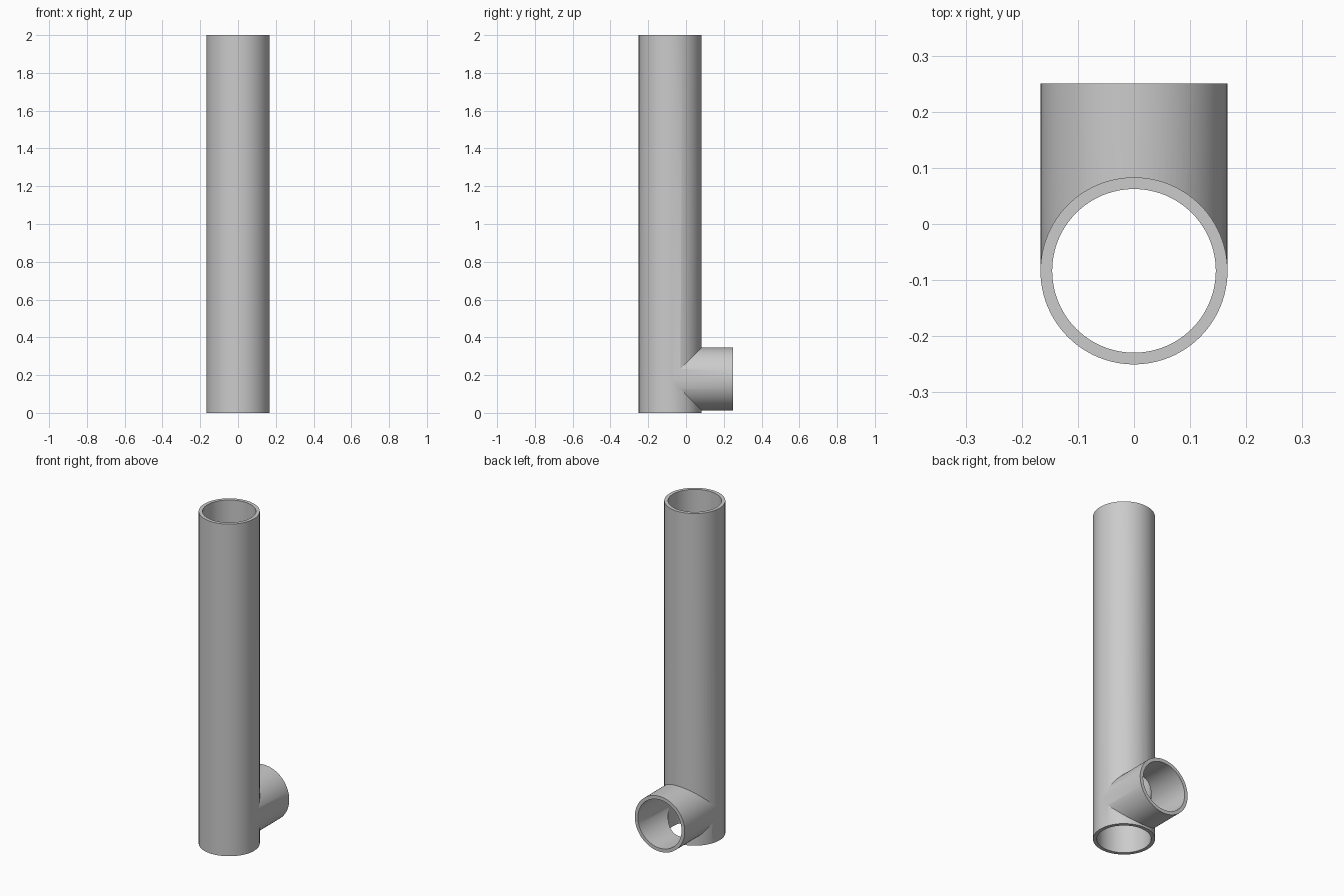
import bpy
import math

cube = bpy.data.objects.get("Cube")
if cube:
    bpy.data.objects.remove(cube, do_unlink=True)

AXIS_Y = -0.0835      # vertical pipe axis
BRANCH_Z = 0.18       # branch axis height
BACK = 0.25           # open end of the branch
OUTER, INNER = 0.1667, 0.1458

grey = bpy.data.materials.new("pipe grey")
grey.use_nodes = True
colour = (0.6, 0.6, 0.6, 1)
grey.diffuse_color = colour
grey.node_tree.nodes["Principled BSDF"].inputs["Base Color"].default_value = colour


def upright(name, radius, bottom, top):
    bpy.ops.mesh.primitive_cylinder_add(vertices=96, radius=radius, depth=top - bottom,
                                        location=(0, AXIS_Y, (top + bottom) / 2))
    obj = bpy.context.object
    obj.name = name
    obj.data.materials.append(grey)
    return obj


def sideways(name, radius, start, end):
    bpy.ops.mesh.primitive_cylinder_add(vertices=96, radius=radius, depth=end - start,
                                        location=(0, (start + end) / 2, BRANCH_Z),
                                        rotation=(math.pi / 2, 0, 0))
    obj = bpy.context.object
    obj.name = name
    obj.data.materials.append(grey)
    return obj


def combine(target, tool, operation):
    mod = target.modifiers.new(operation.lower(), 'BOOLEAN')
    mod.object = tool
    mod.operation = operation
    mod.solver = 'EXACT'
    bpy.context.view_layer.objects.active = target
    bpy.ops.object.modifier_apply(modifier=mod.name)
    bpy.data.objects.remove(tool, do_unlink=True)


# Solid tee: tall pipe with a short branch at the back
pipe = upright("tee_pipe", OUTER, 0, 2)
combine(pipe, sideways("branch", OUTER - 0.0004, AXIS_Y, BACK), 'UNION')

# Hollow out both bores so they connect
combine(pipe, upright("main_bore", INNER, -0.1, 2.1), 'DIFFERENCE')
combine(pipe, sideways("branch_bore", INNER - 0.0004, AXIS_Y, BACK + 0.1), 'DIFFERENCE')

# Smooth walls with crisp rims and joint
bpy.ops.object.select_all(action='DESELECT')
pipe.select_set(True)
bpy.context.view_layer.objects.active = pipe
bpy.ops.object.shade_smooth_by_angle(angle=math.radians(25))
